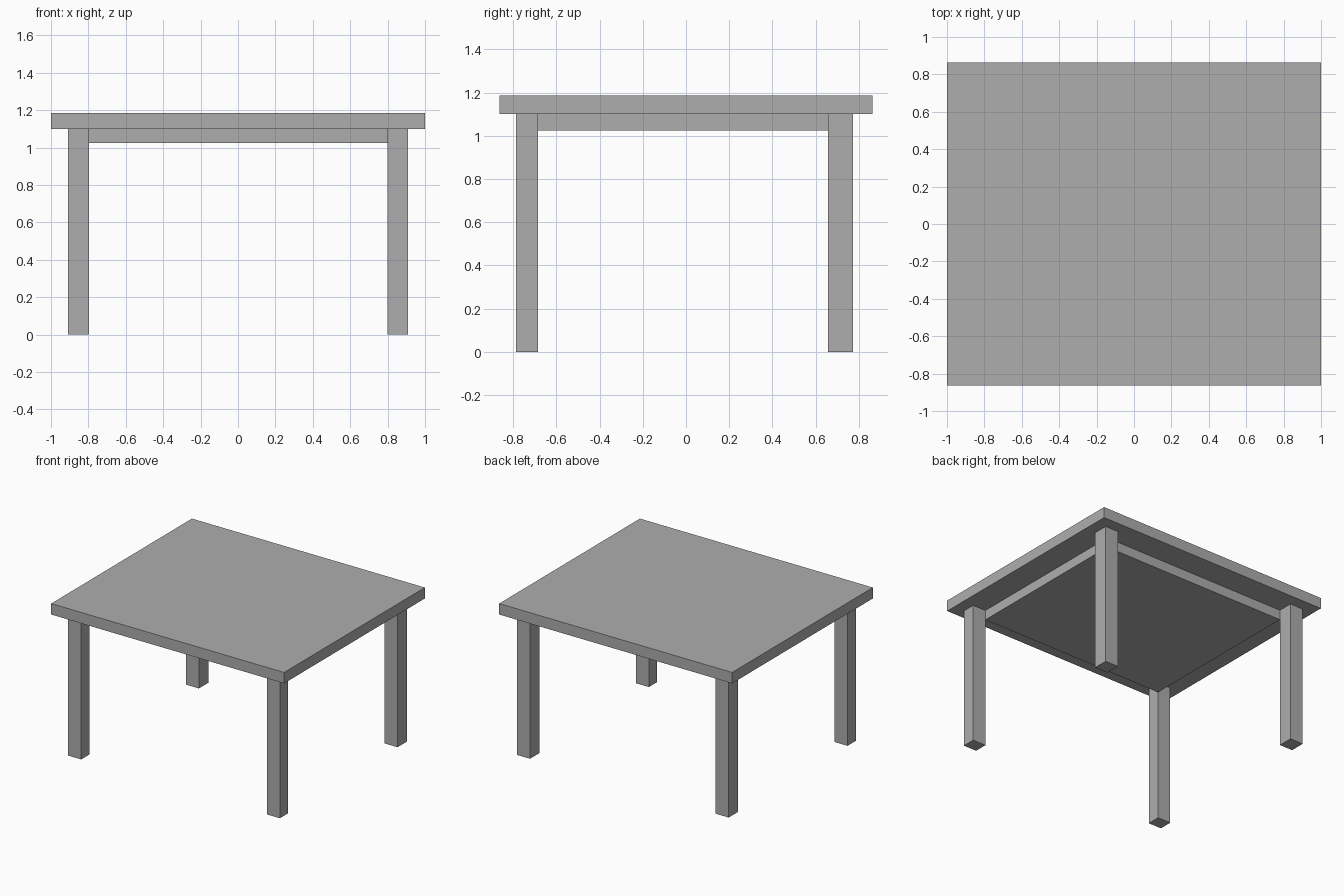
import bpy

cube = bpy.data.objects.get("Cube")
if cube:
    bpy.data.objects.remove(cube, do_unlink=True)

# Single plain grey finish
grey = bpy.data.materials.new("plain_grey")
grey.use_nodes = True
colour = (0.42, 0.42, 0.42, 1)
grey.diffuse_color = colour
grey.node_tree.nodes["Principled BSDF"].inputs["Base Color"].default_value = colour


def box(name, xs, ys, zs):
    """Flat-sided block spanning the given (low, high) ranges."""
    spans = (xs, ys, zs)
    bpy.ops.mesh.primitive_cube_add(size=1, location=[(a + b) / 2 for a, b in spans])
    obj = bpy.context.object
    obj.name = name
    obj.scale = [b - a for a, b in spans]
    bpy.ops.object.transform_apply(location=False, rotation=False, scale=True)
    obj.data.materials.append(grey)
    return obj


TOP, UNDER, APRON = 1.185, 1.10, 1.024

# Table top
box("table_top", (-1, 1), (-0.863, 0.863), (UNDER, TOP))

# Solid apron block filling the space between the inner leg corners
box("apron", (-0.796, 0.798), (-0.684, 0.657), (APRON, UNDER))

# Four square legs
sides = {"right": (-0.908, -0.796), "left": (0.798, 0.91)}
ends = {"front": (-0.786, -0.684), "back": (0.657, 0.773)}
for end, ys in ends.items():
    for side, xs in sides.items():
        box(f"{end}_{side}_leg", xs, ys, (0, UNDER))
